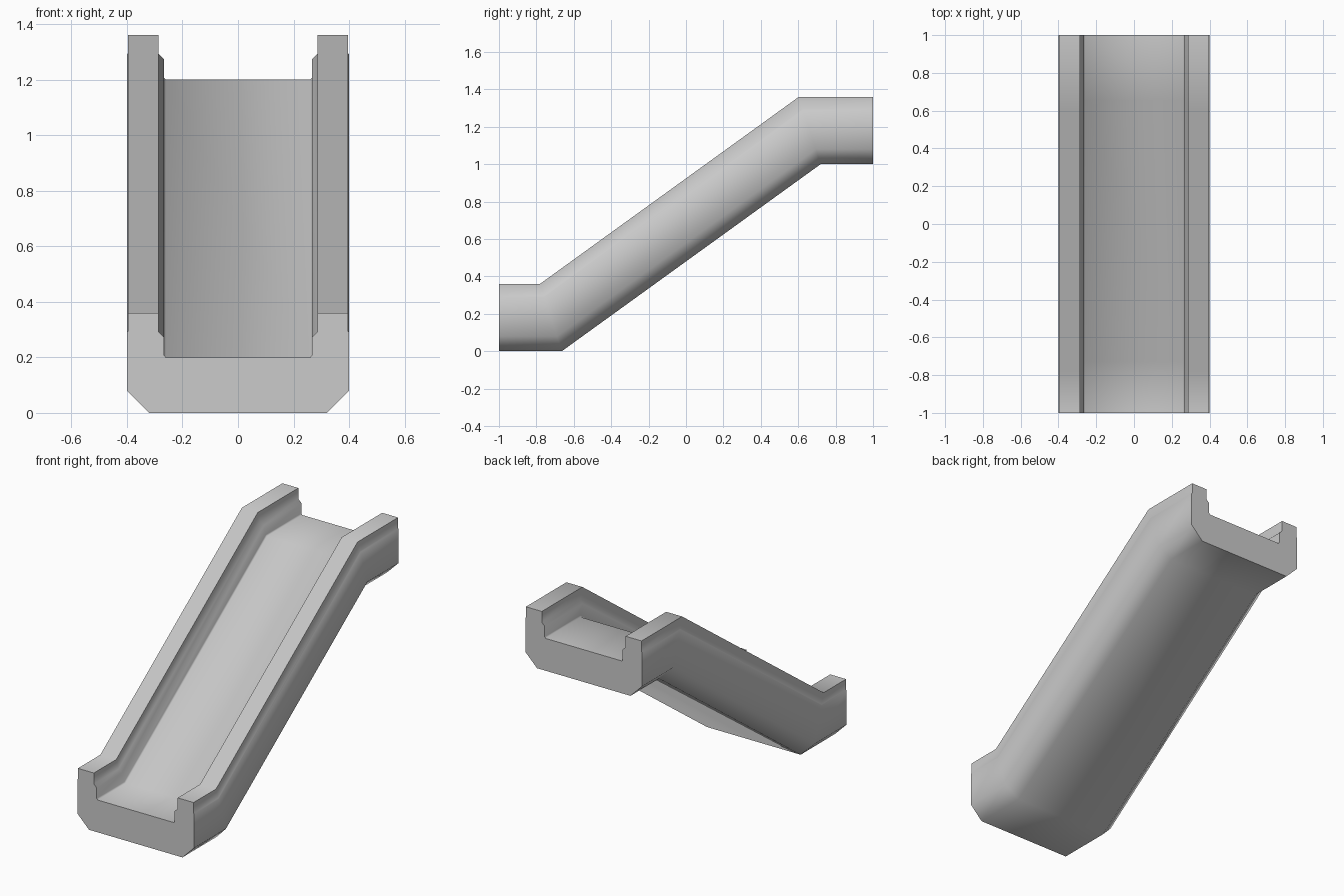
import bpy
import bmesh

if "Cube" in bpy.data.objects:
    bpy.data.objects.remove(bpy.data.objects["Cube"])

# Right half of the trough cross-section (x, z), from underside round to floor
half = [(0.32, 0.0), (0.40, 0.08), (0.40, 0.29), (0.396, 0.295), (0.396, 0.36),
        (0.287, 0.36), (0.287, 0.293), (0.267, 0.273), (0.267, 0.208), (0.26, 0.20)]
section = half + [(-x, z) for x, z in reversed(half)]

MITRE = 0.323  # bends lean back as the section rises


def stations(z):
    """Y and Z of one section point at the ends and the two mitred bends."""
    return [(-1.0, z), (-0.664 - MITRE * z, z),
            (0.72 - MITRE * z, z + 1.0), (1.0, z + 1.0)]


# Sweep the section along the landing, ramp, landing path
bm = bmesh.new()
rings = [[bm.verts.new((x, *stations(z)[i])) for x, z in section] for i in range(4)]
n = len(section)
for a, b in zip(rings, rings[1:]):
    for i in range(n):
        j = (i + 1) % n
        bm.faces.new((a[i], a[j], b[j], b[i]))

# Flat end caps
bm.faces.new(rings[0])
bm.faces.new(rings[-1])
bmesh.ops.recalc_face_normals(bm, faces=bm.faces)

mesh = bpy.data.meshes.new("sloped_trough")
bm.to_mesh(mesh)
bm.free()
trough = bpy.data.objects.new("sloped_trough", mesh)
bpy.context.collection.objects.link(trough)

# Smooth bends and lower chamfers, crisp rims and ends
bpy.context.view_layer.objects.active = trough
trough.select_set(True)
bpy.ops.object.shade_smooth_by_angle(angle=0.96)
